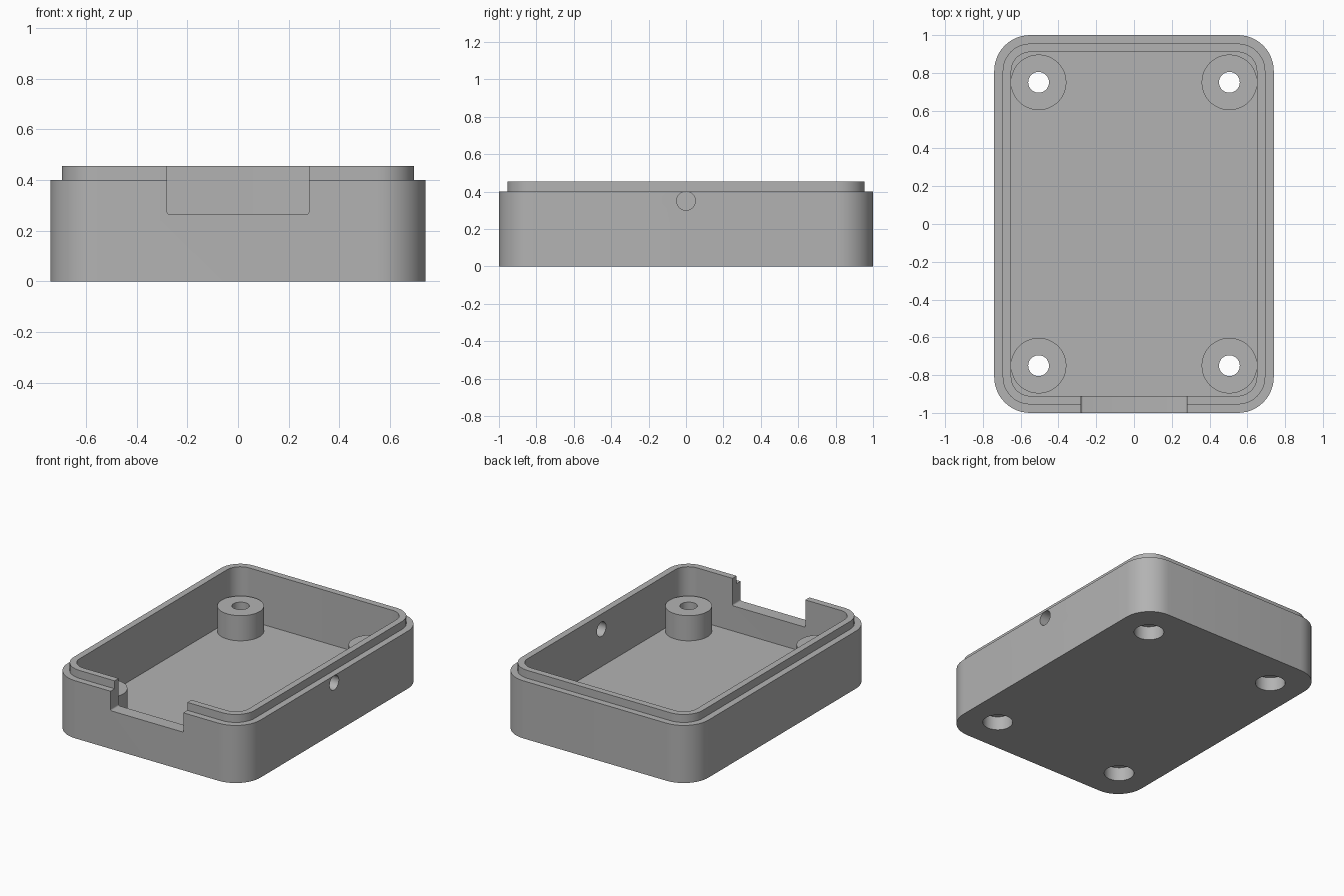
import bpy, bmesh
from math import sin, cos, pi, radians

cube = bpy.data.objects.get("Cube")
if cube:
    bpy.data.objects.remove(cube, do_unlink=True)

GREY = (0.45, 0.45, 0.45, 1)
plastic = bpy.data.materials.new("grey plastic")
plastic.use_nodes = True
plastic.diffuse_color = GREY
plastic.node_tree.nodes["Principled BSDF"].inputs["Base Color"].default_value = GREY


def make_object(name, bm):
    bmesh.ops.recalc_face_normals(bm, faces=bm.faces)
    mesh = bpy.data.meshes.new(name)
    bm.to_mesh(mesh)
    bm.free()
    mesh.materials.append(plastic)
    obj = bpy.data.objects.new(name, mesh)
    bpy.context.collection.objects.link(obj)
    return obj


def rounded_rect(hx, hy, r, steps=12):
    """Outline of a rounded rectangle with half sizes hx, hy."""
    points = []
    for k, (sx, sy) in enumerate([(1, 1), (-1, 1), (-1, -1), (1, -1)]):
        for i in range(steps + 1):
            a = (k + i / steps) * pi / 2
            points.append((sx * (hx - r) + r * cos(a), sy * (hy - r) + r * sin(a)))
    return points


def loft(name, rings):
    """Join outlines of equal length and cap both ends."""
    bm = bmesh.new()
    loops = [[bm.verts.new((x, y, z)) for x, y in outline] for outline, z in rings]
    n = len(loops[0])
    for a, b in zip(loops, loops[1:]):
        for i in range(n):
            j = (i + 1) % n
            bm.faces.new((a[i], a[j], b[j], b[i]))
    bm.faces.new(loops[0])
    bm.faces.new(loops[-1])
    return make_object(name, bm)


def cylinder(name, r, x, y, z0, z1):
    circle = [(x + r * cos(i * pi / 24), y + r * sin(i * pi / 24)) for i in range(48)]
    return loft(name, [(circle, z0), (circle, z1)])


def combine(target, tool, operation):
    tool.hide_render = True
    mod = target.modifiers.new(tool.name, 'BOOLEAN')
    mod.operation, mod.solver, mod.object = operation, 'EXACT', tool
    bpy.context.view_layer.objects.active = target
    bpy.ops.object.modifier_apply(modifier=mod.name)
    bpy.data.objects.remove(tool, do_unlink=True)


# Tray with a stepped lip around the rim
HX, HY, RIM, LIP, FLOOR, LEDGE = 0.74, 1.0, 0.40, 0.455, 0.09, 0.265
outer = rounded_rect(HX, HY, 0.19)
lip = rounded_rect(HX - 0.045, HY - 0.045, 0.145)
inner = rounded_rect(HX - 0.09, HY - 0.09, 0.10)
case = loft("enclosure_base", [(outer, 0), (outer, RIM), (lip, RIM), (lip, LIP),
                               (inner, LIP), (inner, FLOOR)])

# Screw posts, with a through hole and a wide recess for the screw head
corners = [(sx * 0.505, sy * 0.75) for sx in (-1, 1) for sy in (-1, 1)]
for x, y in corners:
    combine(case, cylinder("screw_post", 0.147, x, y, FLOOR / 2, LEDGE), 'UNION')
for x, y in corners:
    combine(case, cylinder("screw_hole", 0.055, x, y, -0.1, 0.5), 'DIFFERENCE')
    combine(case, cylinder("screw_recess", 0.095, x, y, -0.1, 0.095), 'DIFFERENCE')

# Connector opening in the front wall
opening = loft("front_opening", [(rounded_rect(0.28, 0.2, 0.01, 4), -0.1),
                                 (rounded_rect(0.28, 0.2, 0.01, 4), 0.1)])
opening.rotation_euler.x = radians(90)
opening.location = (0, -HY, LEDGE + 0.2)
combine(case, opening, 'DIFFERENCE')

# Round cable hole in the +x wall
cable = cylinder("side_hole", 0.05, 0, 0, -0.2, 0.2)
cable.rotation_euler.y = radians(90)
cable.location = (HX, 0, 0.35)
combine(case, cable, 'DIFFERENCE')

# Smooth round walls, sharp edges elsewhere
bpy.ops.object.select_all(action='DESELECT')
case.select_set(True)
bpy.context.view_layer.objects.active = case
bpy.ops.object.shade_smooth_by_angle(angle=radians(30))
